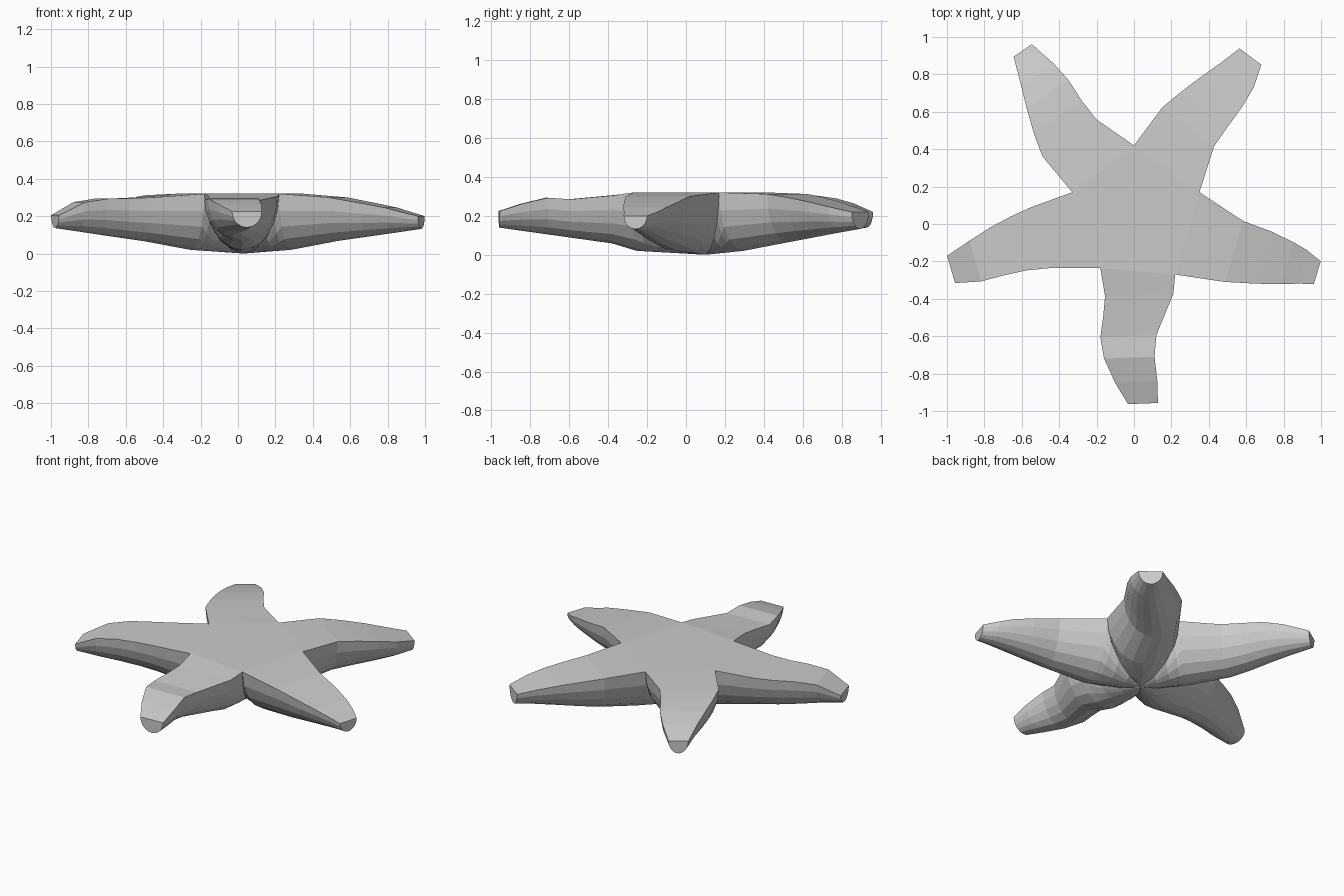
import bpy, bmesh
from math import sin, cos, pi, sqrt
from mathutils import Vector as V

if "Cube" in bpy.data.objects:
    bpy.data.objects.remove(bpy.data.objects["Cube"])

SEG = 10
TOP = 0.32
HUB = V((0.03, 0.1, 0))
BASE_BOTTOM = 0.02
# points where neighbouring arms meet, counter-clockwise
crotches = [V((-.18, -.235, 0)), V((.22, -.27, 0)), V((.35, .17, 0)),
            V((0, .42, 0)), V((-.33, .17, 0))]
# per arm: underside lift, then stations of (x, y, half width, top z)
front = (.015, [(.028, -.38, .183, .305), (0, -.49, .165, .295), (-.03, -.6, .15, .285),
                (-.025, -.715, .135, .293), (.012, -.845, .113, .262), (.048, -.96, .08, .225)])
right = (0, [(.535, -.147, .17, .3), (.695, -.18, .145, .27), (.82, -.21, .117, .245),
             (.9, -.23, .093, .222), (.98, -.26, .063, .2)])
back_right = (-.01, [(.29, .52, .173, .312), (.376, .613, .156, .295), (.472, .71, .135, .272),
                     (.552, .796, .11, .247), (.622, .895, .073, .22)])
back_left = (-.005, [(-.345, .46, .175, .312), (-.408, .573, .155, .305), (-.462, .694, .135, .29),
                     (-.517, .8, .105, .265), (-.595, .928, .059, .22)])
left = (.005, [(-.502, -.073, .17, .3), (-.618, -.104, .15, .295), (-.733, -.147, .133, .293),
               (-.848, -.198, .113, .275), (-.978, -.243, .076, .205)])
arms = [front, right, back_right, back_left, left]

bm = bmesh.new()


def section(mid, half, top, depth, inset=0.0):
    """Flat-topped half-ellipse; inset pulls it towards the hub."""
    row = []
    for i in range(SEG + 1):
        t = pi * i / SEG
        u = -cos(t) * (1 - inset)
        p = mid + half * -cos(t)
        drop = depth * sqrt(max(0, 1 - u * u))
        row.append(bm.verts.new((p.x, p.y, top - drop)))
    return row


def bridge(r0, r1):
    for i in range(SEG):
        bm.faces.new((r0[i], r0[i + 1], r1[i + 1], r1[i]))


for n, (lift, stations) in enumerate(arms):
    a, b = crotches[n], crotches[(n + 1) % 5]
    mid = (a + b) / 2
    base_depth = TOP - BASE_BOTTOM

    # wedge of the hub between two crotches
    base = section(mid, (b - a) / 2, TOP, base_depth)
    prev = base
    for k in (.12, .35, .65):
        depth = base_depth + (TOP - base_depth) * k
        row = section(mid.lerp(HUB, k), (b - a) / 2 * (1 - k), TOP, depth, k)
        bridge(prev, row)
        prev = row
    low = bm.verts.new(HUB)
    for i in range(SEG):
        bm.faces.new((prev[i], prev[i + 1], low))
    high = bm.verts.new((HUB.x, HUB.y, TOP))
    bm.faces.new((base[0], base[-1], high))

    # tapering arm
    tip = V((stations[-1][0], stations[-1][1], 0))
    axis = (tip - mid).normalized()
    side = V((-axis.y, axis.x, 0))
    prev = base
    for x, y, w, top in stations:
        m = V((x, y, 0))
        bottom = -.01 + .14 * m.length + lift
        row = section(m, side * w, top, top - bottom)
        bridge(prev, row)
        bm.faces.new((prev[0], prev[-1], row[-1], row[0]))
        prev = row
    bm.faces.new(prev)

# weld wedges into one closed body
bmesh.ops.remove_doubles(bm, verts=bm.verts, dist=0.0005)
bmesh.ops.recalc_face_normals(bm, faces=bm.faces)
mesh = bpy.data.meshes.new("starfish_body")
bm.to_mesh(mesh)
bm.free()
bpy.context.collection.objects.link(bpy.data.objects.new("starfish_body", mesh))
